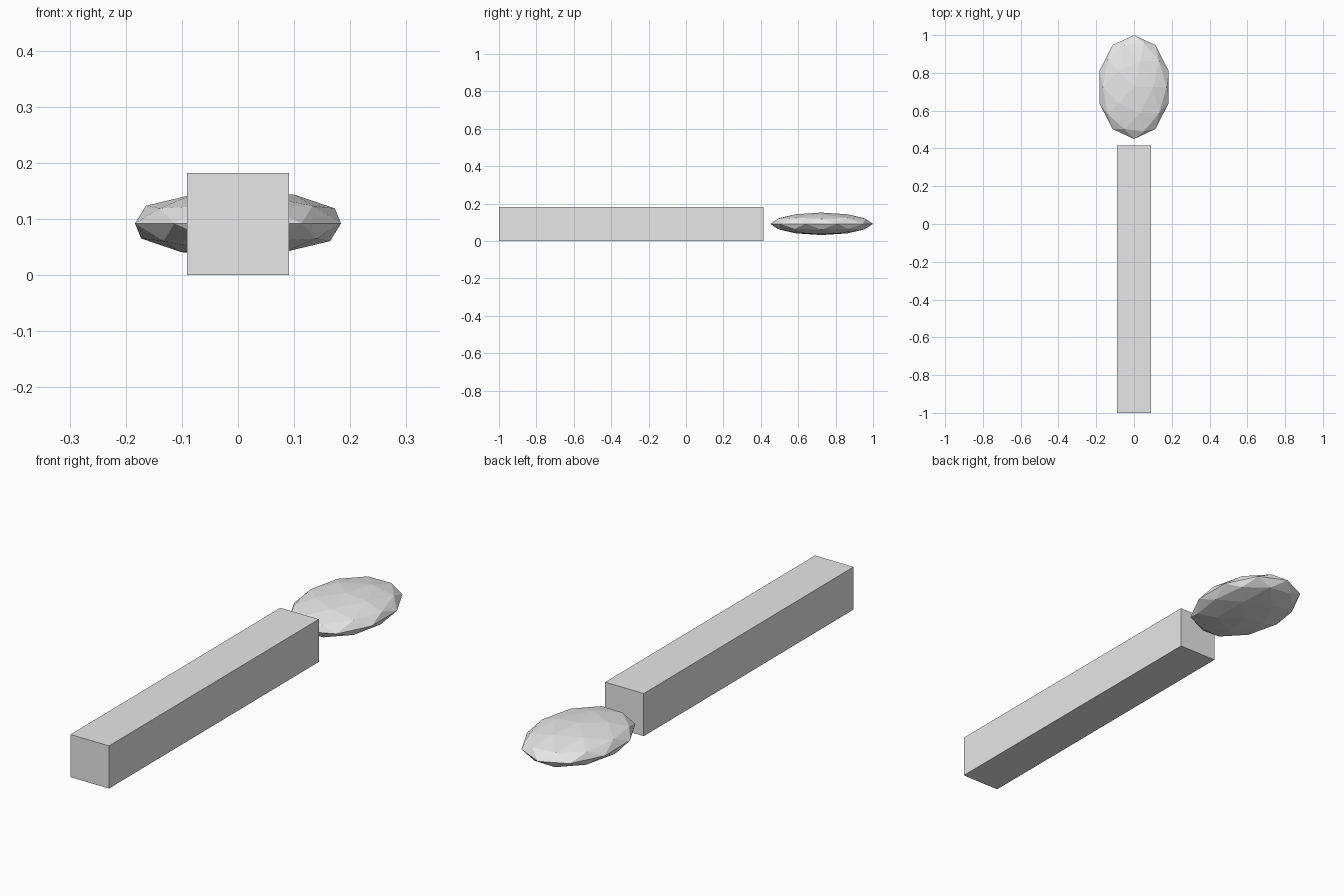
import bpy

# Remove the default cube
old = bpy.data.objects.get("Cube")
if old:
    bpy.data.objects.remove(old, do_unlink=True)

# Single plain grey
grey = bpy.data.materials.new("light_grey")
grey.use_nodes = True
colour = (0.8, 0.8, 0.8, 1.0)
grey.diffuse_color = colour
grey.node_tree.nodes["Principled BSDF"].inputs["Base Color"].default_value = colour


def finish(name, scale):
    """Name, size, colour and flat-shade the newly added primitive."""
    obj = bpy.context.object
    obj.name = name
    obj.scale = scale
    bpy.ops.object.transform_apply(location=False, rotation=False, scale=True)
    obj.data.materials.append(grey)
    bpy.ops.object.shade_flat()
    return obj


# Long square bar
WIDTH = 0.182
FRONT, BACK = -1.0, 0.415
bpy.ops.mesh.primitive_cube_add(size=1, location=(0, (FRONT + BACK) / 2, WIDTH / 2))
finish("handle_bar", (WIDTH, BACK - FRONT, WIDTH))

# Flattened faceted ellipsoid floating just beyond the bar
bpy.ops.mesh.primitive_ico_sphere_add(subdivisions=2, radius=1, location=(0, 0.725, 0.092))
finish("faceted_tip", (0.193, 0.275, 0.06))
